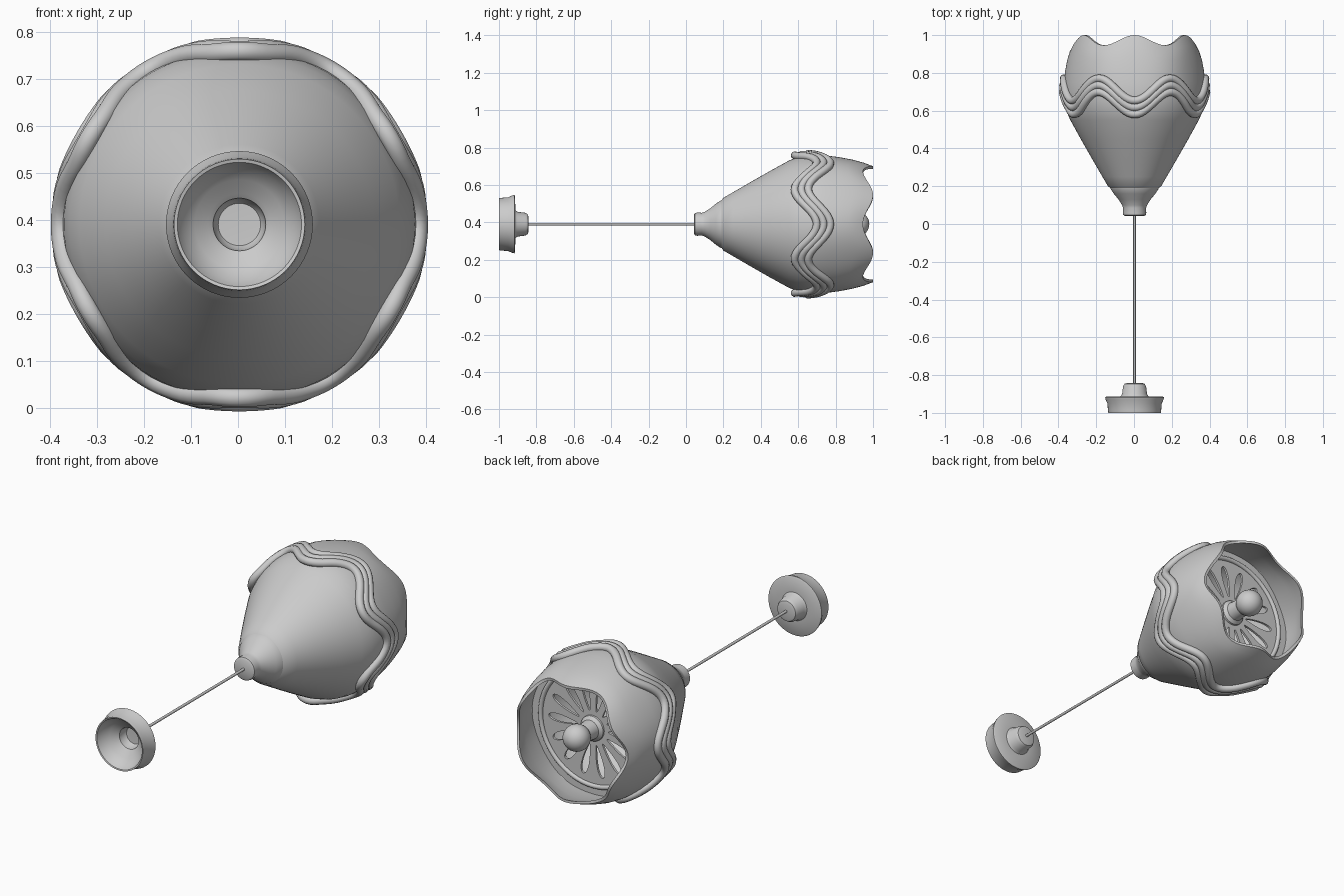
import bpy, bmesh, math

if "Cube" in bpy.data.objects:
    bpy.data.objects.remove(bpy.data.objects["Cube"])

CX, CZ = 0.003, 0.39          # lamp axis runs along y
TAU = 2 * math.pi


def polar(r, a, y):
    return (CX + r * math.sin(a), y, CZ + r * math.cos(a))


def finish(obj, angle=40):
    bpy.ops.object.select_all(action='DESELECT')
    obj.select_set(True)
    bpy.context.view_layer.objects.active = obj
    bpy.ops.object.shade_smooth_by_angle(angle=math.radians(angle))


def revolve(name, profile, n=64, warp=None, angle=40):
    """Spin (radius, y) points about the lamp axis; warp(r, y, a) adjusts a point."""
    bm = bmesh.new()
    rows = []
    for r, y in profile:
        if r == 0:
            rows.append([bm.verts.new(polar(0, 0, y))] * n)
            continue
        row = []
        for i in range(n):
            a = TAU * i / n
            row.append(bm.verts.new(polar(*((warp(r, y, a)[0], a, warp(r, y, a)[1]) if warp else (r, a, y)))))
        rows.append(row)
    for p, q in zip(rows, rows[1:]):
        for i in range(n):
            j = (i + 1) % n
            quad = list(dict.fromkeys((p[i], p[j], q[j], q[i])))
            bm.faces.new(quad)
    bmesh.ops.recalc_face_normals(bm, faces=bm.faces)
    me = bpy.data.meshes.new(name)
    bm.to_mesh(me)
    bm.free()
    obj = bpy.data.objects.new(name, me)
    bpy.context.collection.objects.link(obj)
    finish(obj, angle)
    return obj


# Ceiling canopy: hollow dish with a stepped boss
revolve("canopy", [
    (0, -.872), (.045, -.874), (.052, -.885), (.056, -.918), (.066, -.926),
    (.095, -.945), (.12, -.97), (.132, -.998), (.139, -1), (.141, -.985),
    (.144, -.95), (.153, -.93), (.156, -.918), (.15, -.914), (.074, -.912),
    (.066, -.9), (.061, -.86), (.053, -.846), (.04, -.842), (0, -.842)])

# Hanging cord
revolve("cord", [(0, -.85), (.007, -.85), (.007, .06), (0, .06)], n=12)

# Flared cap where the cord meets the shade
revolve("shade_cap", [
    (0, .042), (.05, .042), (.06, .048), (.062, .06), (.061, .085), (.066, .1),
    (.085, .13), (.11, .16), (.127, .186), (.129, .195), (.118, .2), (0, .2)])

# Shade: cone that rounds over and closes in slightly to a six-scalloped rim
SHADE = [(.12, .185), (.141, .2), (.17, .25), (.228, .35), (.285, .45), (.34, .55),
         (.361, .6), (.371, .65), (.374, .7), (.371, .75), (.363, .82), (.351, .89),
         (.336, .95), (.318, 1.0)]
OUT = .014                     # wall thickness


def petal(r, y, a):
    t = max(0, (y - .55) / .45)
    c = math.cos(6 * a)
    return r - .008 * t * c, y - .027 * t ** 3 * (1 - c)


inner = [(r - OUT, y) for r, y in SHADE[::-1]]
revolve("shade", SHADE + inner + SHADE[:1], n=96, warp=petal)


def shade_radius(y):
    for (r0, y0), (r1, y1) in zip(SHADE, SHADE[1:]):
        if y0 <= y <= y1:
            return r0 + (r1 - r0) * (y - y0) / (y1 - y0)


# Wavy band: three parallel rounded ridges around the shade
for k, off in enumerate((-.036, 0, .036)):
    cu = bpy.data.curves.new(f"wavy_ridge_{k + 1}", 'CURVE')
    cu.dimensions = '3D'
    cu.bevel_depth = .021
    cu.bevel_resolution = 3
    sp = cu.splines.new('POLY')
    N = 144
    sp.points.add(N - 1)
    sp.use_cyclic_u = True
    for i in range(N):
        a = TAU * i / N
        y = .676 + off - .059 * math.cos(6 * a)
        r = max(shade_radius(y), .362) + .006
        sp.points[i].co = (*polar(r, a, y), 1)
    obj = bpy.data.objects.new(cu.name, cu)
    bpy.context.collection.objects.link(obj)

# Inner diffuser plate with radial petal openings
cu = bpy.data.curves.new("diffuser_plate", 'CURVE')
cu.dimensions = '2D'
cu.fill_mode = 'BOTH'
cu.extrude = .006


def loop(pts):
    sp = cu.splines.new('POLY')
    sp.points.add(len(pts) - 1)
    sp.use_cyclic_u = True
    for p, (x, y) in zip(sp.points, pts):
        p.co = (x, y, 0, 1)


loop([(.362 * math.cos(TAU * i / 72), .362 * math.sin(TAU * i / 72)) for i in range(72)])
for k in range(14):
    a = TAU * k / 14
    pts = []
    for i in range(20):
        u = TAU * i / 20
        rad = .175 + .085 * math.cos(u)
        side = (.019 + .009 * math.cos(u)) * math.sin(u)
        pts.append((rad * math.cos(a) - side * math.sin(a), rad * math.sin(a) + side * math.cos(a)))
    loop(pts)
plate = bpy.data.objects.new("diffuser_plate", cu)
plate.location = (CX, .77, CZ)
plate.rotation_euler = (math.pi / 2, 0, 0)
bpy.context.collection.objects.link(plate)

# Raised ring on the plate edge
revolve("diffuser_ring", [(.305 + .012 * math.cos(TAU * i / 12), .778 + .012 * math.sin(TAU * i / 12))
                          for i in range(13)])

# Bulb socket and round bulb
revolve("bulb_socket", [(0, .75), (.07, .75), (.066, .785), (.05, .8), (.045, .86), (.03, .87), (0, .87)], n=32)
revolve("bulb", [(.068 * math.sin(math.pi * i / 16) if 0 < i < 16 else 0,
                  .912 - .068 * math.cos(math.pi * i / 16)) for i in range(17)], n=32)
